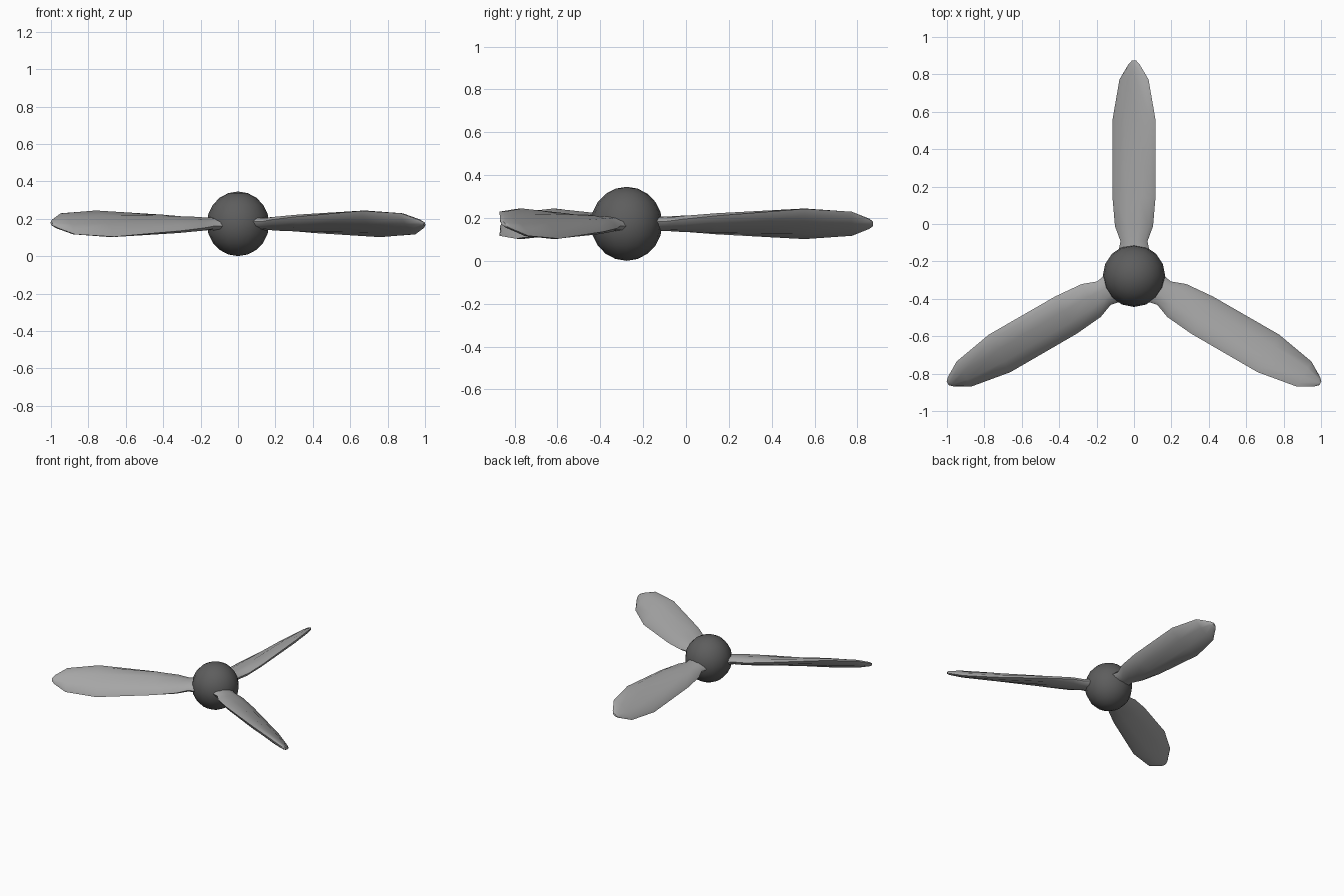
import bpy, bmesh, math
from mathutils import Matrix, Vector

if "Cube" in bpy.data.objects:
    bpy.data.objects.remove(bpy.data.objects["Cube"])

HUB = Vector((0, -0.277, 0.173))


def material(name, v):
    m = bpy.data.materials.new(name)
    m.diffuse_color = (v, v, v, 1)
    m.use_nodes = True
    m.node_tree.nodes["Principled BSDF"].inputs["Base Color"].default_value = m.diffuse_color
    return m


blade_mat = material("light grey", 0.38)
hub_mat = material("dark grey", 0.11)


def finish(bm, name, mat, smooth):
    bmesh.ops.recalc_face_normals(bm, faces=bm.faces[:])
    me = bpy.data.meshes.new(name)
    bm.to_mesh(me)
    bm.free()
    me.materials.append(mat)
    ob = bpy.data.objects.new(name, me)
    bpy.context.collection.objects.link(ob)
    bpy.ops.object.select_all(action='DESELECT')
    ob.select_set(True)
    bpy.context.view_layer.objects.active = ob
    bpy.ops.object.shade_smooth_by_angle(angle=math.radians(smooth))
    return ob


# central hub
bm = bmesh.new()
bmesh.ops.create_uvsphere(bm, u_segments=16, v_segments=10, radius=0.17)
bmesh.ops.scale(bm, vec=(0.98, 0.98, 1.015), verts=bm.verts[:])
bmesh.ops.translate(bm, vec=HUB, verts=bm.verts[:])
finish(bm, "hub", hub_mat, 60)

# blade sections: radius, half chord, half thickness, pitch in degrees
SECTIONS = [
    (0.09, 0.085, 0.034, 8),
    (0.14, 0.082, 0.034, 8),
    (0.185, 0.073, 0.032, 9),
    (0.265, 0.104, 0.034, 12),
    (0.42, 0.121, 0.034, 18),
    (0.83, 0.135, 0.030, 31),
    (1.05, 0.096, 0.022, 36),
    (1.132, 0.036, 0.014, 36),
    (1.15, 0.014, 0.008, 36),
]
SIDES = 10


def blade(name, turn):
    bm = bmesh.new()
    rings = []
    for r, a, b, pitch in SECTIONS:
        p = math.radians(pitch)
        ring = []
        for i in range(SIDES):
            t = math.tau * i / SIDES
            u, w = a * math.cos(t), b * math.sin(t)
            ring.append(bm.verts.new((u * math.cos(p) - w * math.sin(p), r,
                                      u * math.sin(p) + w * math.cos(p))))
        rings.append(ring)
    for lo, hi in zip(rings, rings[1:]):
        for i in range(SIDES):
            j = (i + 1) % SIDES
            bm.faces.new((lo[i], lo[j], hi[j], hi[i]))
    bm.faces.new(rings[0])
    bm.faces.new(rings[-1])
    bm.transform(Matrix.Translation(HUB) @ Matrix.Rotation(turn, 4, 'Z'))
    finish(bm, name, blade_mat, 50)


# three blades around the hub
for k in range(3):
    blade("blade_%d" % (k + 1), math.tau * k / 3)
